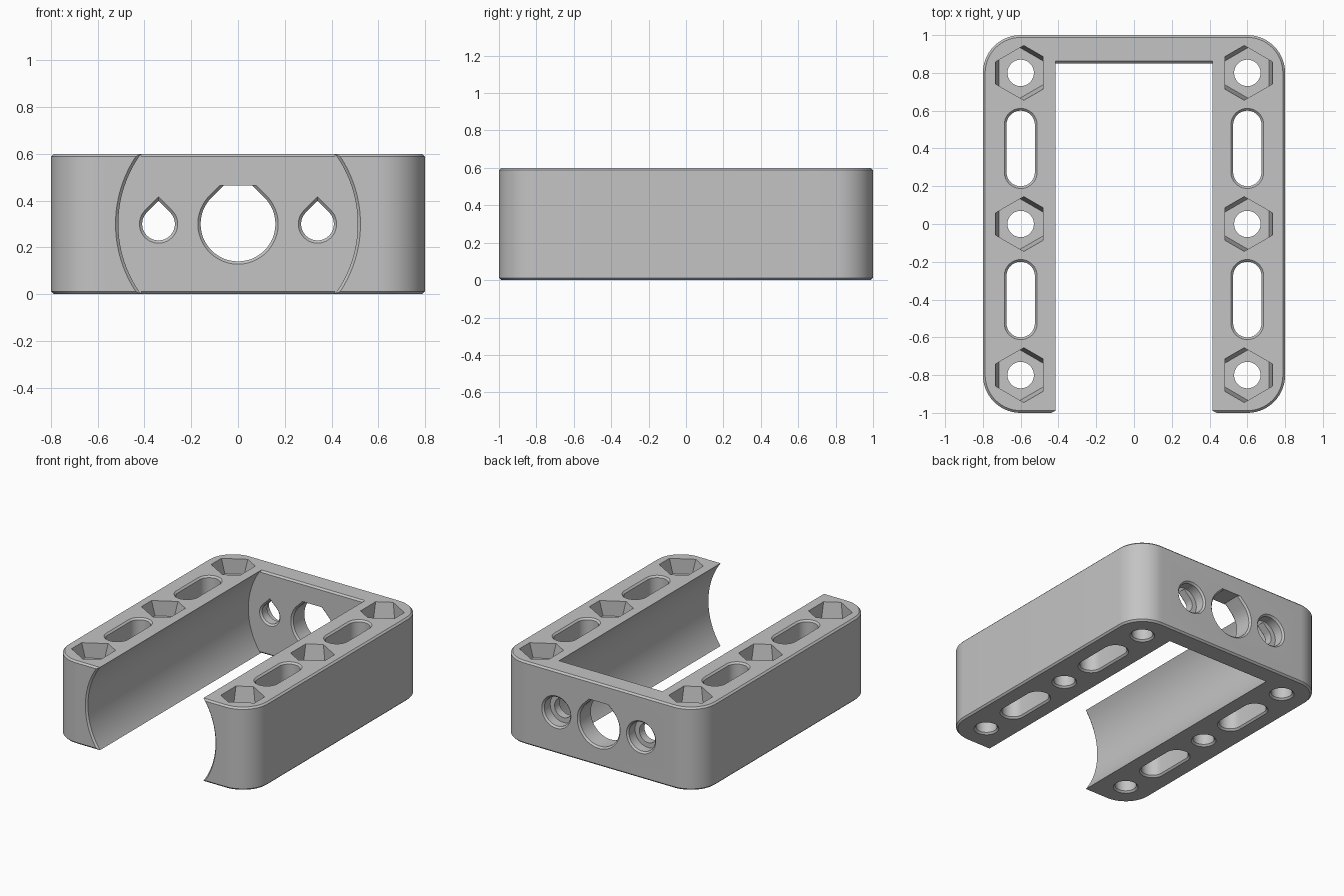
import bpy, bmesh, math
from mathutils import Vector

if "Cube" in bpy.data.objects:
    bpy.data.objects.remove(bpy.data.objects["Cube"])

H = 0.6       # block height
C = 0.012     # edge chamfer


def loft(name, rings, axis="z"):
    """Closed solid through rings of (2D outline, depth) along an axis."""
    bm = bmesh.new()
    loops = []
    for pts, d in rings:
        loops.append([bm.verts.new((u, v, d) if axis == "z" else (u, d, v))
                      for u, v in pts])
    n = len(loops[0])
    for a, b in zip(loops, loops[1:]):
        for i in range(n):
            j = (i + 1) % n
            bm.faces.new((a[i], a[j], b[j], b[i]))
    bm.faces.new(loops[0][::-1])
    bm.faces.new(loops[-1])
    bmesh.ops.recalc_face_normals(bm, faces=bm.faces)
    mesh = bpy.data.meshes.new(name)
    bm.to_mesh(mesh)
    bm.free()
    obj = bpy.data.objects.new(name, mesh)
    bpy.context.collection.objects.link(obj)
    return obj


def slot(cx, cy, r, half=0.0, n=48):
    """Circle, stretched along the second axis when half > 0."""
    pts = []
    for i in range(n):
        a = 2 * math.pi * (i + 0.5) / n
        s = math.sin(a)
        pts.append((cx + r * math.cos(a), cy + r * s + math.copysign(half, s)))
    return pts


def teardrop(cx, cz, r, cap=None, n=36):
    """Circle with a 45 degree roof, optionally cut flat at height cap."""
    pts = []
    for i in range(n + 1):
        a = math.radians(135 + 270 * i / n)
        pts.append((cx + r * math.cos(a), cz + r * math.sin(a)))
    tip = r * math.sqrt(2)
    if cap is None:
        return pts + [(cx, cz + tip)]
    return pts + [(cx + tip - cap, cz + cap), (cx - tip + cap, cz + cap)]


def hexagon(cx, cy, odd, even, sx):
    """Hexagon whose alternate sides lie at two different distances."""
    pts = []
    for i in range(6):
        a0, a1 = (odd, even) if i % 2 == 0 else (even, odd)
        ang = math.radians(60 * i)
        nrm = Vector((math.cos(ang), math.sin(ang)))
        tan = Vector((-nrm.y, nrm.x))
        p = nrm * a0 + tan * ((a1 - a0 * 0.5) / math.sin(math.pi / 3))
        pts.append((cx + sx * p.x, cy + p.y))
    return pts


def rounded_rect(hx, hy, r, n=14):
    pts = []
    for k, (sx, sy) in enumerate(((1, 1), (-1, 1), (-1, -1), (1, -1))):
        for i in range(n + 1):
            a = math.radians(90 * (k + i / n))
            pts.append((sx * (hx - r) + r * math.cos(a),
                        sy * (hy - r) + r * math.sin(a)))
    return pts


def rect(x, y0, y1):
    return [(-x, y0), (x, y0), (x, y1), (-x, y1)]


# Block with rounded corners and chamfered rims
outer = rounded_rect(0.8, 1.0, 0.2)
inset = rounded_rect(0.8 - C, 1.0 - C, 0.2 - C)
body = loft("clamp_body", [(inset, 0), (outer, C), (outer, H - C), (inset, H)])
cutters = []

# Round channel, open at the front, top and bottom
wide, bore = slot(0, 0.3, 0.524, n=128), slot(0, 0.3, 0.512, n=128)
cutters.append(loft("channel_cutter", [(wide, -1.1), (wide, -1), (bore, -1 + C),
                                       (bore, 0.85)], "y"))

# Chamfers on the end wall above and below the channel
for z0, z1, z2 in ((H - C, H, H + 0.05), (C, 0, -0.05)):
    cutters.append(loft("wall_chamfer_cutter", [
        (rect(0.415, 0.7, 0.85), z0), (rect(0.415, 0.7, 0.85 + C), z1),
        (rect(0.415, 0.7, 0.85 + C), z2)]))

for s in (-1, 1):
    x = 0.6 * s
    # Bolt holes with tapered nut pockets on top
    for y in (-0.8, 0, 0.8):
        r, rc = slot(x, y, 0.07), slot(x, y, 0.07 + C)
        cutters.append(loft("bolt_hole_cutter", [(rc, -0.05), (rc, 0), (r, C), (r, 0.7)]))
        low = hexagon(x, y, 0.114, 0.117, s)
        top = hexagon(x, y, 0.134, 0.117, s)
        cutters.append(loft("nut_pocket_cutter", [(low, H - 0.11), (top, H), (top, 0.7)]))
    # Long slots chamfered at both ends
    for y in (-0.4, 0.4):
        p, pc = slot(x, y, 0.075, 0.125), slot(x, y, 0.075 + C, 0.125)
        cutters.append(loft("slot_cutter", [(pc, -0.05), (pc, 0), (p, C), (p, H - C),
                                            (pc, H), (pc, 0.7)]))
    # Small teardrop holes with counterbores in the end wall
    x = 0.34 * s
    t, tc = teardrop(x, 0.3, 0.07), teardrop(x, 0.3, 0.07 + C)
    cutters.append(loft("screw_hole_cutter", [(tc, 0.8), (tc, 0.85), (t, 0.85 + C),
                                              (t, 1.1)], "y"))
    b, bc = slot(x, 0.3, 0.105), slot(x, 0.3, 0.105 + C)
    cutters.append(loft("counterbore_cutter", [(b, 0.92), (b, 1 - C), (bc, 1),
                                               (bc, 1.1)], "y"))

# Large centre hole with a flat roof
t, tc = teardrop(0, 0.3, 0.16, 0.165), teardrop(0, 0.3, 0.16 + C, 0.165)
cutters.append(loft("shaft_hole_cutter", [(tc, 0.8), (tc, 0.85), (t, 0.85 + C),
                                          (t, 1 - C), (tc, 1), (tc, 1.1)], "y"))

# Cut everything out of the block
bpy.context.view_layer.objects.active = body
body.select_set(True)
for c in cutters:
    c.hide_render = True
    m = body.modifiers.new("cut", "BOOLEAN")
    m.operation = "DIFFERENCE"
    m.solver = "EXACT"
    m.object = c
    bpy.ops.object.modifier_apply(modifier=m.name)
    bpy.data.objects.remove(c)

grey = bpy.data.materials.new("plain_grey")
grey.diffuse_color = (0.55, 0.55, 0.55, 1)
grey.use_nodes = True
grey.node_tree.nodes["Principled BSDF"].inputs["Base Color"].default_value = grey.diffuse_color
body.data.materials.clear()
body.data.materials.append(grey)
bpy.ops.object.shade_smooth_by_angle(angle=math.radians(30))
